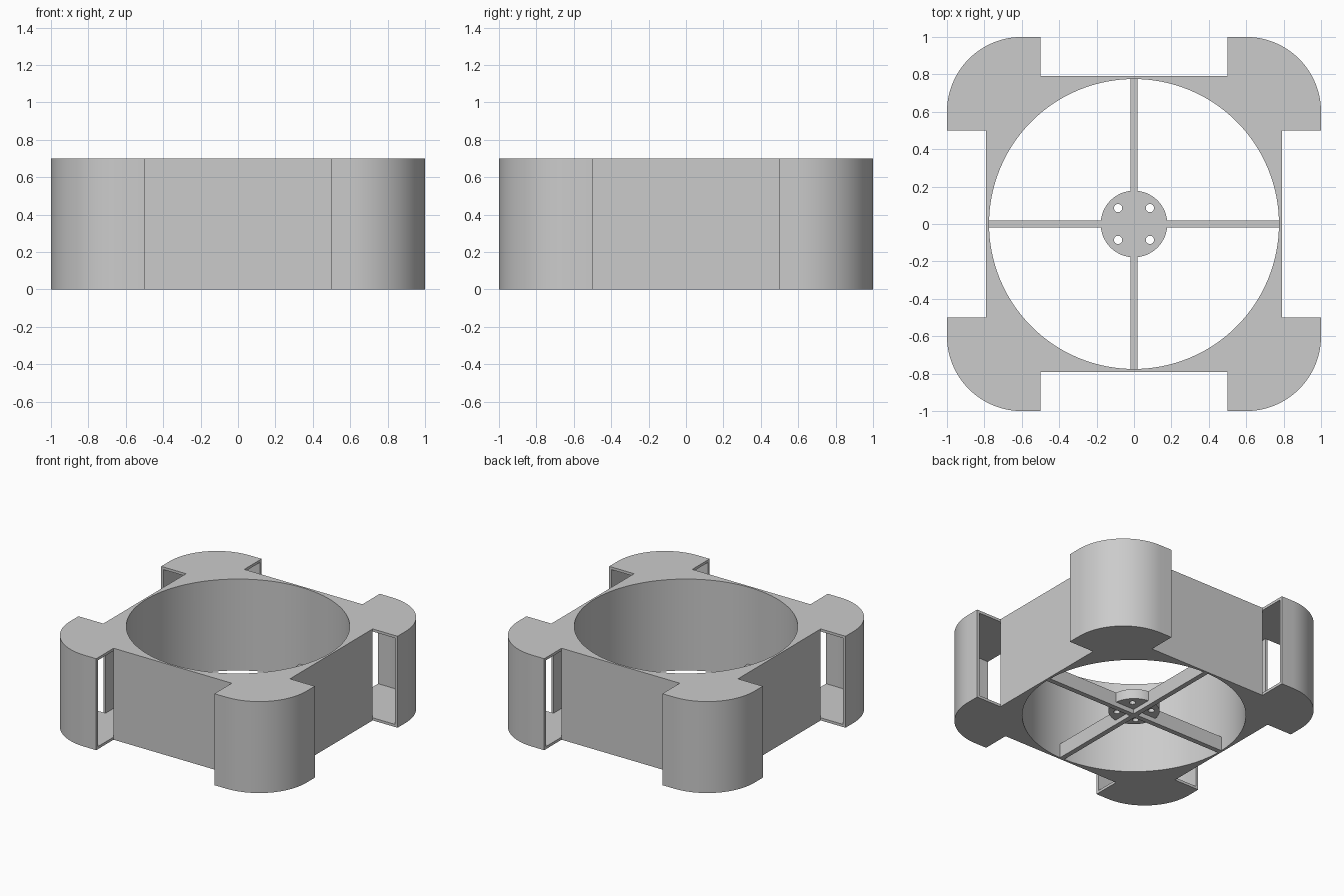
import bpy, bmesh, math
from math import cos, sin, pi

if "Cube" in bpy.data.objects:
    bpy.data.objects.remove(bpy.data.objects["Cube"])

HEIGHT = 0.70    # overall height
WALL = 0.02      # shell thickness
PANEL = 0.79     # half width across the flat side panels
BORE = 0.775     # radius of the central duct
LUG = 0.5        # where the corner lugs start
ROUND = 0.4      # lug corner radius

grey = bpy.data.materials.new("plain_grey")
grey.use_nodes = True
grey.diffuse_color = (0.6, 0.6, 0.6, 1)
grey.node_tree.nodes["Principled BSDF"].inputs["Base Color"].default_value = (0.6, 0.6, 0.6, 1)


def prism(name, points, z0, z1):
    """Extrude a counter-clockwise outline between two heights."""
    bm = bmesh.new()
    base = bm.faces.new([bm.verts.new((x, y, z0)) for x, y in points])
    top = bmesh.ops.extrude_face_region(bm, geom=[base])["geom"]
    bmesh.ops.translate(bm, vec=(0, 0, z1 - z0),
                        verts=[v for v in top if isinstance(v, bmesh.types.BMVert)])
    bmesh.ops.recalc_face_normals(bm, faces=bm.faces)
    mesh = bpy.data.meshes.new(name)
    bm.to_mesh(mesh)
    bm.free()
    mesh.materials.append(grey)
    obj = bpy.data.objects.new(name, mesh)
    bpy.context.collection.objects.link(obj)
    return obj


def arc(radius, start, end, steps, cx=0, cy=0):
    return [(cx + radius * cos(start + (end - start) * i / steps),
             cy + radius * sin(start + (end - start) * i / steps)) for i in range(steps + 1)]


def circle(radius, steps, cx=0, cy=0):
    return arc(radius, 0, 2 * pi, steps, cx, cy)[:-1]


def turn(points, quarter):
    for _ in range(quarter):
        points = [(-y, x) for x, y in points]
    return points


def combine(obj, tool, operation):
    """Boolean the tool into the object and discard the tool."""
    mod = obj.modifiers.new("combine", 'BOOLEAN')
    mod.operation, mod.object, mod.solver = operation, tool, 'EXACT'
    bpy.context.view_layer.update()
    result = bpy.data.meshes.new_from_object(
        obj.evaluated_get(bpy.context.evaluated_depsgraph_get()))
    obj.modifiers.clear()
    obj.data = result
    bpy.data.objects.remove(tool)


def smooth(obj):
    bpy.ops.object.select_all(action='DESELECT')
    obj.select_set(True)
    bpy.context.view_layer.objects.active = obj
    bpy.ops.object.shade_smooth_by_angle(angle=math.radians(30))


# Housing: square panels with a rounded lug on each corner
centre = 1 - ROUND
corner = ([(PANEL, LUG), (1, LUG)] + arc(ROUND, 0, pi / 2, 24, centre, centre)
          + [(LUG, 1), (LUG, PANEL)])
outline = [p for q in range(4) for p in turn(corner, q)]
housing = prism("duct_housing", outline, 0, HEIGHT)

# Round duct through the middle
combine(housing, prism("bore_cutter", circle(BORE, 128), -0.1, HEIGHT + 0.1), 'DIFFERENCE')

# Hollow in each corner, open on both sides of the lug
inner = PANEL - WALL
shell = 0.792
start = math.acos(inner / shell)
side = [(inner, LUG), (PANEL, LUG), (PANEL + 0.02, LUG - 0.05), (1 - WALL, LUG - 0.05)]
pocket = (side + arc(ROUND - WALL, 0, pi / 2, 24, centre, centre)
          + [(y, x) for x, y in reversed(side)]
          + arc(shell, pi / 2 - start, start, 32))
for q in range(4):
    combine(housing, prism("pocket_cutter", turn(pocket, q), WALL, HEIGHT - WALL), 'DIFFERENCE')
smooth(housing)

# Motor hub with four screw holes
hub = prism("motor_hub", circle(0.178, 64), 0.035, 0.11)
for sx in (-1, 1):
    for sy in (-1, 1):
        hole = prism("hole_cutter", circle(0.022, 24, sx * 0.085, sy * 0.085), 0, 0.2)
        combine(hub, hole, 'DIFFERENCE')

# Crossed spokes carrying the hub
half, reach = 0.019, BORE + 0.007
bar = [(-reach, -half), (reach, -half), (reach, half), (-reach, half)]
spokes = prism("hub_spokes", bar, 0, 0.11)
combine(spokes, prism("cross_spoke", turn(bar, 1), 0, 0.11), 'UNION')
combine(hub, spokes, 'UNION')
hub.name = "hub_and_spokes"
smooth(hub)
